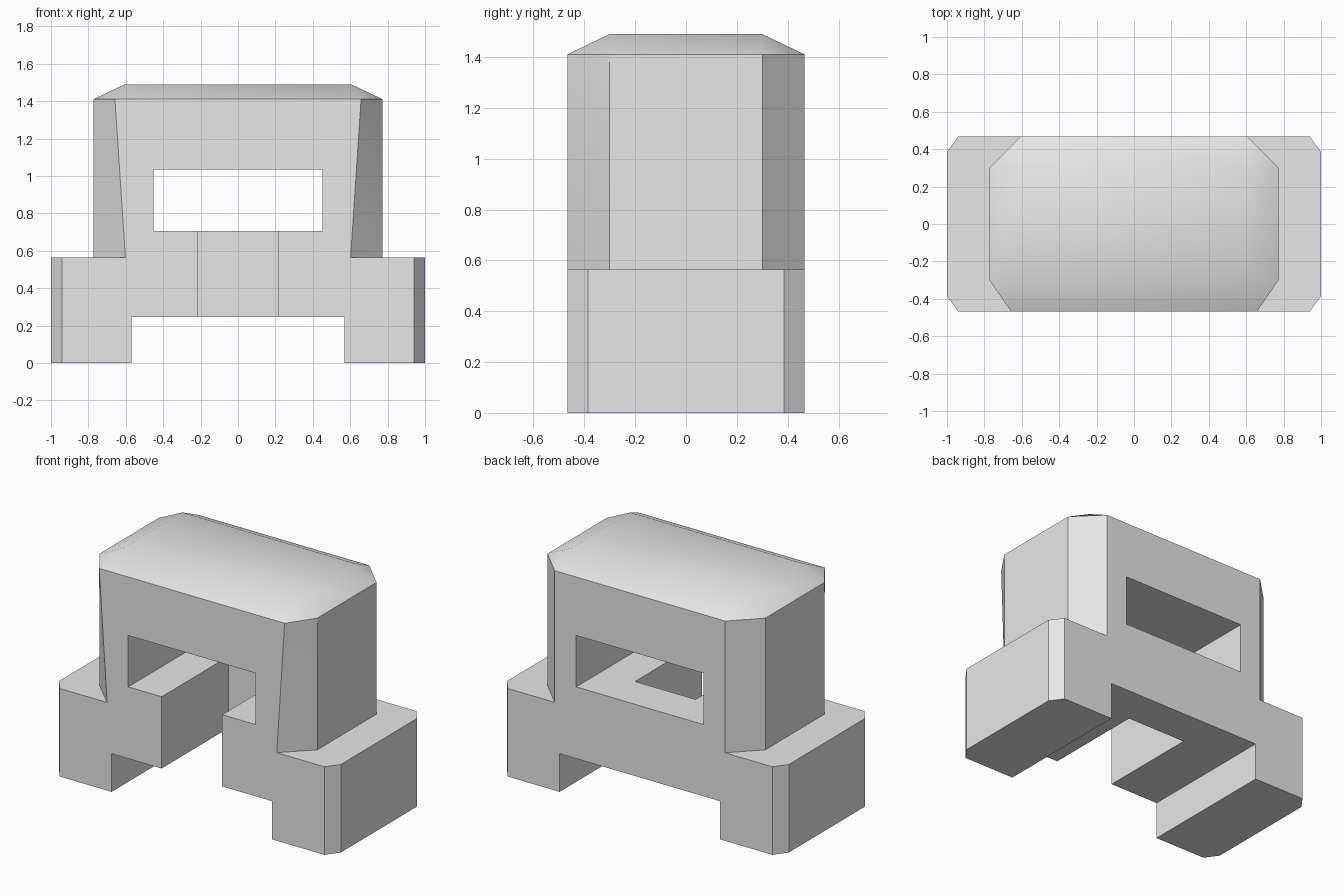
import bpy, bmesh, math

cube = bpy.data.objects.get("Cube")
if cube:
    bpy.data.objects.remove(cube, do_unlink=True)

HALF_DEPTH = 0.467
SHOULDER = 0.565   # top of the base
EAVES = 1.41
ROOF = 1.49

grey = bpy.data.materials.new("plain grey")
grey.use_nodes = True
colour = (0.8, 0.8, 0.8, 1)
grey.diffuse_color = colour
grey.node_tree.nodes["Principled BSDF"].inputs["Base Color"].default_value = colour


def finish(bm, name):
    bmesh.ops.recalc_face_normals(bm, faces=bm.faces)
    mesh = bpy.data.meshes.new(name)
    bm.to_mesh(mesh)
    bm.free()
    mesh.materials.append(grey)
    obj = bpy.data.objects.new(name, mesh)
    bpy.context.collection.objects.link(obj)
    return obj


def octagon(x, front_x, back_x, y):
    """Plan outline with cut corners, counter-clockwise from front right."""
    d = HALF_DEPTH
    return [(front_x, -d), (x, -y), (x, y), (back_x, d),
            (-back_x, d), (-x, y), (-x, -y), (-front_x, -d)]


def ring(bm, outline, z):
    return [bm.verts.new((x, y, z)) for x, y in outline]


def bridge(bm, low, high):
    n = len(low)
    for i in range(n):
        j = (i + 1) % n
        bm.faces.new((low[i], low[j], high[j], high[i]))


def box(name, x, y0, y1, z0, z1):
    bm = bmesh.new()
    outline = [(-x, y0), (x, y0), (x, y1), (-x, y1)]
    low, high = ring(bm, outline, z0), ring(bm, outline, z1)
    bridge(bm, low, high)
    bm.faces.new(low)
    bm.faces.new(high)
    return finish(bm, name)


def combine(target, other, operation):
    mod = target.modifiers.new(operation.title(), 'BOOLEAN')
    mod.object, mod.operation, mod.solver = other, operation, 'EXACT'
    bpy.context.view_layer.objects.active = target
    bpy.ops.object.modifier_apply(modifier=mod.name)
    bpy.data.objects.remove(other, do_unlink=True)


# Wide base with cut corners
bm = bmesh.new()
plan = octagon(1.0, 0.94, 0.94, 0.385)
low, high = ring(bm, plan, 0), ring(bm, plan, SHOULDER)
bridge(bm, low, high)
bm.faces.new(low)
bm.faces.new(high)
body = finish(bm, "body")

# Cabin: front corner cuts widen downwards, roof slopes to a flat top
bm = bmesh.new()
low = ring(bm, octagon(0.773, 0.602, 0.605, 0.3), SHOULDER)
high = ring(bm, octagon(0.773, 0.658, 0.605, 0.3), EAVES)
top = ring(bm, [(0.605, -0.3), (0.605, 0.3), (-0.605, 0.3), (-0.605, -0.3)], ROOF)
bridge(bm, low, high)
bm.faces.new(low)
bm.faces.new(top)
for i in range(4):
    a, b, c = high[2 * i], high[2 * i + 1], high[(2 * i + 2) % 8]
    bm.faces.new((a, b, top[i]))                    # roof corner
    bm.faces.new((b, c, top[(i + 1) % 4], top[i]))  # roof slope
bmesh.ops.triangulate(bm, faces=[f for f in bm.faces if len(f.verts) == 4])
cabin = finish(bm, "cabin")
combine(body, cabin, 'UNION')

# Passage under the base, window through the cabin, slot open to the front
combine(body, box("leg_gap", 0.57, -1, 1, -0.5, 0.245), 'DIFFERENCE')
combine(body, box("window_opening", 0.452, -1, 1, 0.705, 1.035), 'DIFFERENCE')
combine(body, box("front_slot", 0.215, -1, 0.21, 0.1, 0.85), 'DIFFERENCE')

bpy.ops.object.select_all(action='DESELECT')
body.select_set(True)
bpy.context.view_layer.objects.active = body
bpy.ops.object.shade_smooth_by_angle(angle=math.radians(30))
